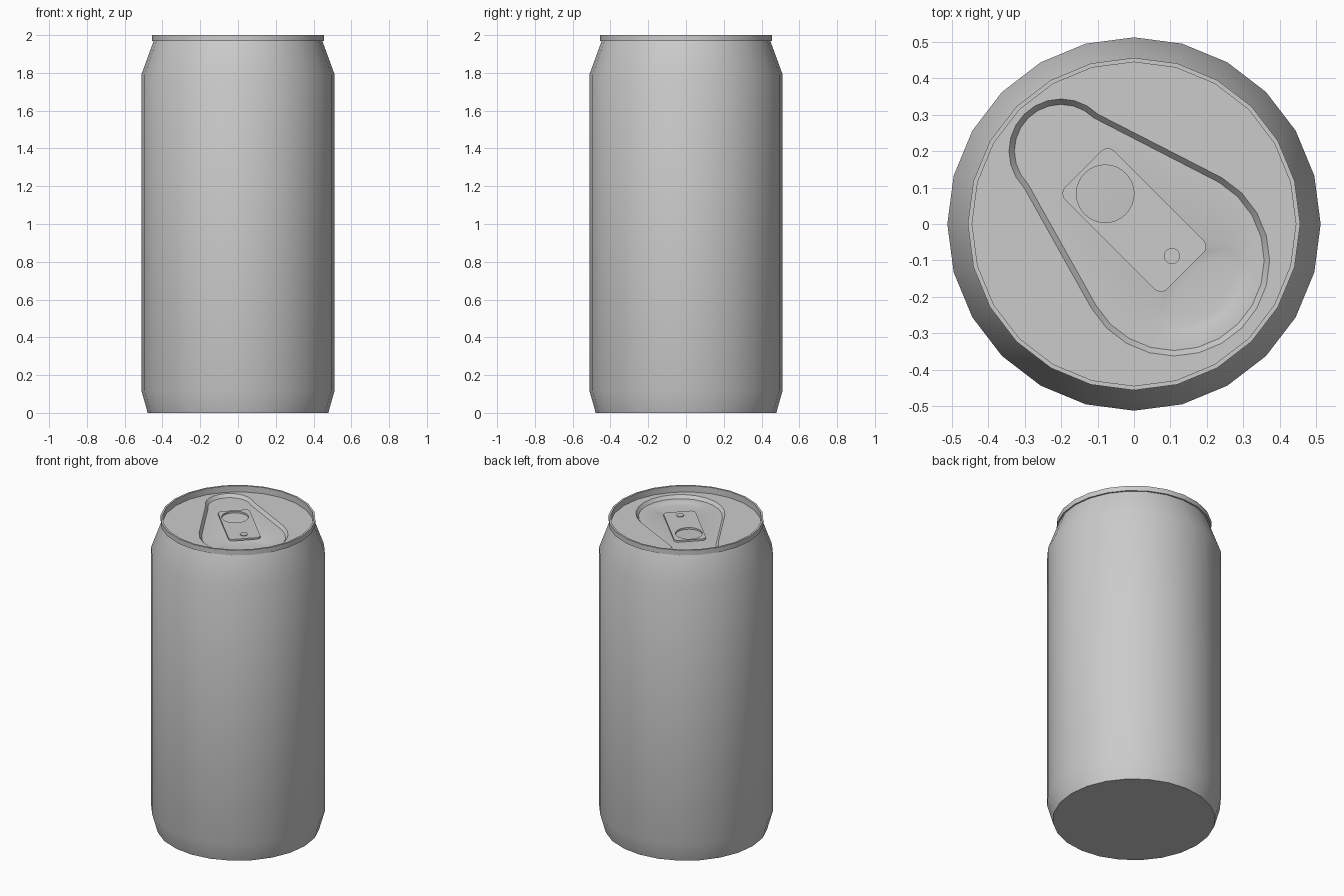
import bpy, bmesh
from math import sin, cos, pi, radians
from mathutils import Vector, Matrix

cube = bpy.data.objects.get("Cube")
if cube:
    bpy.data.objects.remove(cube)

metal = bpy.data.materials.new("brushed_grey_metal")
metal.use_nodes = True
grey = (0.6, 0.6, 0.6, 1)
metal.diffuse_color = grey
metal.node_tree.nodes["Principled BSDF"].inputs["Base Color"].default_value = grey

SIDES = 24
LID_Z, FLOOR_Z = 1.96, 1.94


def finish(name, bm, fix_normals=False):
    if fix_normals:
        bmesh.ops.recalc_face_normals(bm, faces=bm.faces)
    mesh = bpy.data.meshes.new(name)
    bm.to_mesh(mesh)
    bm.free()
    mesh.materials.append(metal)
    obj = bpy.data.objects.new(name, mesh)
    bpy.context.collection.objects.link(obj)
    bpy.ops.object.select_all(action='DESELECT')
    obj.select_set(True)
    bpy.context.view_layer.objects.active = obj
    bpy.ops.object.shade_smooth_by_angle(angle=radians(30))
    return obj


def arc(cx, cy, r, start, end, steps):
    angles = [radians(start + (end - start) * i / steps) for i in range(steps + 1)]
    return [Vector((cx + r * cos(a), cy + r * sin(a), 0)) for a in angles]


def circle(r, n, cx=0, cy=0):
    return arc(cx, cy, r, 0, 360, n)[:-1]


def ring(bm, points, z):
    return [bm.verts.new((p.x, p.y, z)) for p in points]


def bridge(bm, lower, upper):
    n = len(lower)
    for i in range(n):
        j = (i + 1) % n
        bm.faces.new((lower[i], lower[j], upper[j], upper[i]))


def fill(bm, *rings):
    """Flat upward-facing sheet bounded by an outer ring and any holes."""
    edges = []
    for r in rings:
        for a, b in zip(r, r[1:] + r[:1]):
            edges.append(bm.edges.get((a, b)) or bm.edges.new((a, b)))
    made = bmesh.ops.triangle_fill(bm, edges=edges, use_beauty=True, normal=(0, 0, 1))
    for f in made["geom"]:
        if isinstance(f, bmesh.types.BMFace):
            f.normal_update()
            if f.normal.z < 0:
                f.normal_flip()


# Can shell: base, tapered foot, wall, shoulder, overhanging rim and inner rim wall
profile = [(0.478, 0), (0.512, 0.12), (0.512, 1.79), (0.447, 1.968),
           (0.456, 1.968), (0.456, 2.0), (0.444, 2.0), (0.444, LID_Z)]
bm = bmesh.new()
rings = [ring(bm, circle(r, SIDES), z) for r, z in profile]
bm.faces.new(rings[0][::-1])
for low, high in zip(rings, rings[1:]):
    bridge(bm, low, high)
finish("can_body", bm)


# Lid with a sunken teardrop panel and a shallow mouth dent
def teardrop(inset):
    return (arc(0.11, -0.10, 0.262 - inset, -150, 60, 14)
            + arc(-0.20, 0.20, 0.143 - inset, 45, 225, 12))


def mouth(scale):
    turn = Matrix.Rotation(radians(45), 3, 'Z')
    return [turn @ Vector((p.x * 0.155, p.y * 0.10, 0)) + Vector((0.19, -0.18, 0))
            for p in circle(scale, 24)]


bm = bmesh.new()
edge = ring(bm, circle(0.444, SIDES), LID_Z)
panel_top = ring(bm, teardrop(0), LID_Z)
panel_low = ring(bm, teardrop(0.015), FLOOR_Z)
fill(bm, edge, panel_top)
bridge(bm, panel_low, panel_top)
for f in bm.faces:
    f.normal_update()
    if f.normal.z < 0:
        f.normal_flip()
dent = [ring(bm, mouth(s), FLOOR_Z - d) for s, d in ((1, 0), (0.85, 0.005), (0.6, 0.008))]
fill(bm, panel_low, dent[0])
for outer, inner in zip(dent, dent[1:]):
    bridge(bm, outer, inner)
bm.faces.new(dent[-1])
finish("lid", bm)

# Pull tab: rounded plate with a finger hole
tab_turn = Matrix.Rotation(radians(-45), 3, 'Z')
half_l, half_w, corner = 0.198, 0.095, 0.025
outline = []
for sx, sy, a in ((1, 1, 0), (-1, 1, 90), (-1, -1, 180), (1, -1, 270)):
    outline += arc(sx * (half_l - corner), sy * (half_w - corner), corner, a, a + 90, 5)
outline = [tab_turn @ p + Vector((0.001, 0.011, 0)) for p in outline]
hole = circle(0.079, 32, -0.079, 0.083)
TAB_LOW, TAB_TOP = FLOOR_Z + 0.001, FLOOR_Z + 0.012
bm = bmesh.new()
plates = []
for z in (TAB_LOW, TAB_TOP):
    pair = (ring(bm, outline, z), ring(bm, hole, z))
    fill(bm, *pair)
    plates.append(pair)
for low, high in zip(*plates):
    bridge(bm, low, high)
finish("pull_tab", bm, fix_normals=True)

# Rivet holding the tab
bm = bmesh.new()
low, high = (ring(bm, circle(0.022, 20, 0.104, -0.088), z) for z in (TAB_LOW, TAB_TOP + 0.005))
bridge(bm, low, high)
bm.faces.new(high)
finish("rivet", bm)
